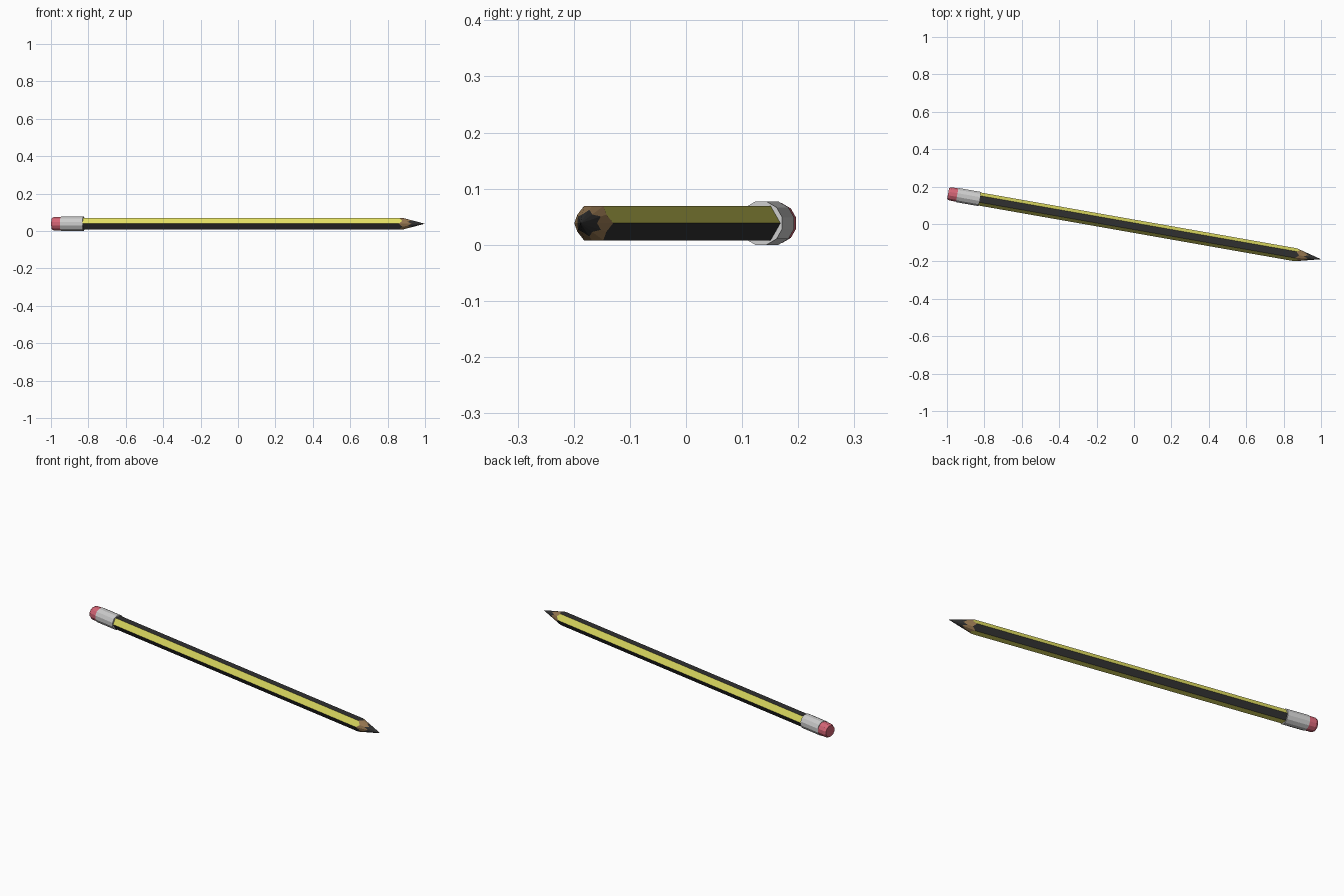
import bpy, math

if "Cube" in bpy.data.objects:
    bpy.data.objects.remove(bpy.data.objects["Cube"])

TILT = math.radians(-10)
CENTRE = (0, -0.012, 0.0385)
SIDES = 12
TIP = 1.015          # position of the point along the pencil
SHOULDER = 0.878     # where the hexagon corners meet the sharpened cone
CORNER = 0.0352      # hexagon corner radius
FLAT = CORNER * math.cos(math.pi / 6)


def material(name, rgb):
    m = bpy.data.materials.new(name)
    m.diffuse_color = (*rgb, 1)
    m.use_nodes = True
    m.node_tree.nodes["Principled BSDF"].inputs["Base Color"].default_value = m.diffuse_color
    return m


def cone_ring(u_corner, u_flat):
    """Zigzag ring lying on the sharpened cone."""
    ring = []
    for k in range(SIDES):
        u = u_flat if k % 2 else u_corner
        ring.append((u, CORNER * (TIP - u) / (TIP - SHOULDER)))
    return ring


def round_ring(u, r):
    return [(u, r)] * SIDES


def loft(name, rings, mats=(), turn=0.0, pick=None):
    """Join 12-point rings along the pencil axis and cap both ends."""
    verts, faces = [], []
    for ring in rings:
        for k, (u, r) in enumerate(ring):
            a = turn + k * math.tau / SIDES
            verts.append((u, r * math.cos(a), r * math.sin(a)))
    for i in range(len(rings) - 1):
        for k in range(SIDES):
            j = (k + 1) % SIDES
            a, b = i * SIDES, (i + 1) * SIDES
            faces.append((a + k, a + j, b + j, b + k)[::-1])
    sides = len(faces)
    faces.append(tuple(range(SIDES)))
    faces.append(tuple(range(len(verts) - SIDES, len(verts)))[::-1])
    faces = [f[::-1] for f in faces]
    faces[sides:] = [f[::-1] for f in faces[sides:]]
    mesh = bpy.data.meshes.new(name)
    mesh.from_pydata(verts, [], faces)
    for m in mats:
        mesh.materials.append(m)
    if pick:
        for p in mesh.polygons:
            if p.index < sides:
                p.material_index = pick(p.index % SIDES)
    # consistent outward normals
    import bmesh
    bm = bmesh.new()
    bm.from_mesh(mesh)
    bmesh.ops.recalc_face_normals(bm, faces=bm.faces)
    bm.to_mesh(mesh)
    bm.free()
    ob = bpy.data.objects.new(name, mesh)
    ob.location = CENTRE
    ob.rotation_euler = (0, 0, TILT)
    bpy.context.collection.objects.link(ob)
    return ob


yellow = material("yellow_paint", (0.74, 0.72, 0.12))
black = material("black_paint", (0.03, 0.03, 0.03))
wood = material("wood", (0.30, 0.18, 0.08))
graphite = material("graphite", (0.03, 0.03, 0.03))
pink = material("rubber", (0.66, 0.13, 0.18))

# hexagonal painted body, alternating stripes (black on top)
start = [(-0.85, FLAT if k % 2 else CORNER) for k in range(SIDES)]
shoulder = cone_ring(SHOULDER, TIP - (TIP - SHOULDER) * FLAT / CORNER)
loft("body", [start, shoulder], (yellow, black), pick=lambda k: (k // 2) % 2)

# sharpened wood and lead
lead_edge = cone_ring(0.945, 0.922)
loft("sharpened_wood", [shoulder, lead_edge], (wood,))
loft("lead", [lead_edge, cone_ring(TIP - 0.0015, TIP - 0.0015)], (graphite,))

# metal ferrule
half = math.pi / SIDES
R = 0.0385 / math.cos(half)
loft("ferrule", [round_ring(-0.96, R), round_ring(-0.838, R)], turn=half)

# eraser with a bevelled end
loft("eraser", [round_ring(-1.009, 0.031), round_ring(-0.997, 0.037), round_ring(-0.95, 0.0375)],
     (pink,), turn=half)
